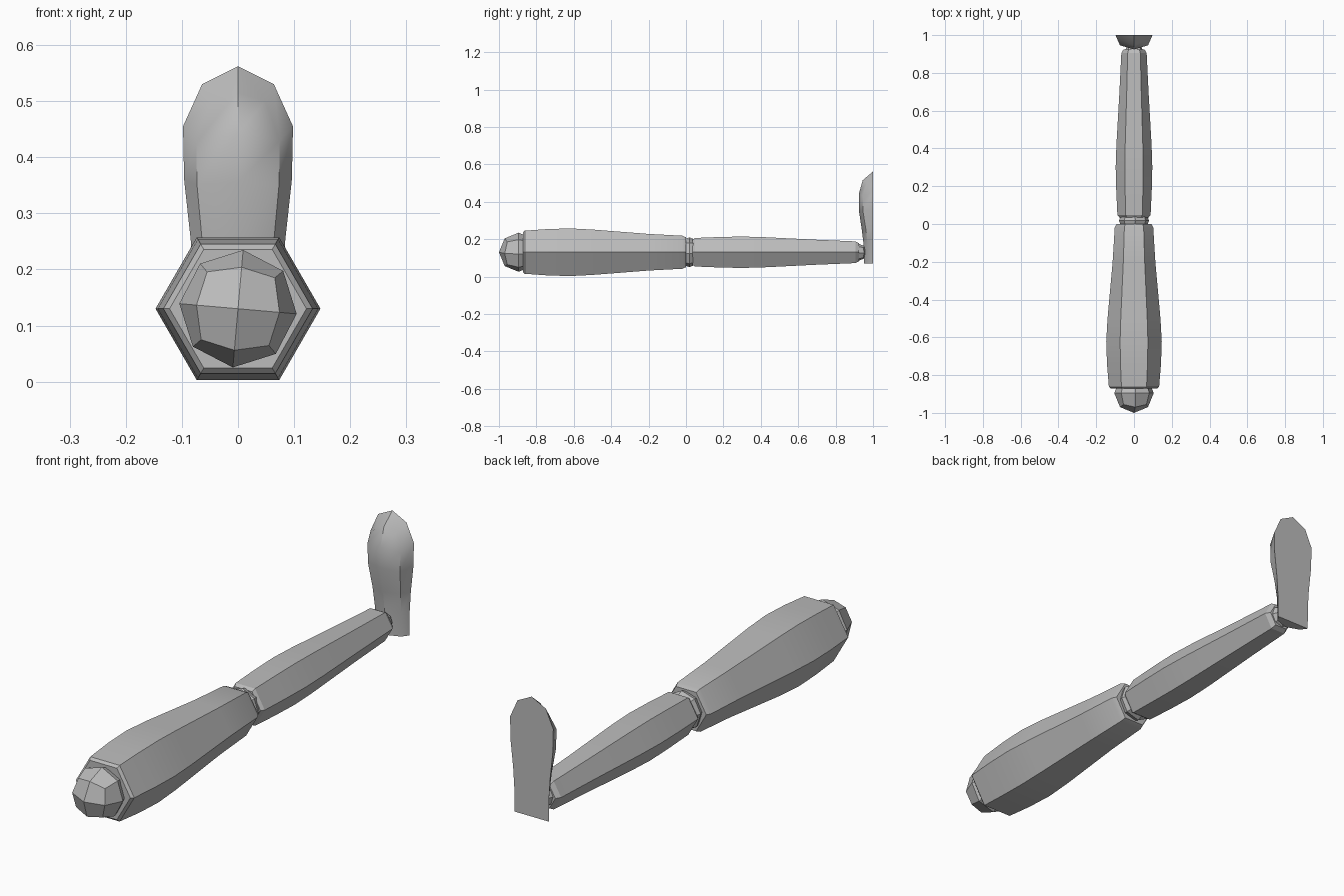
import bpy, bmesh, math
from mathutils import Matrix

cube = bpy.data.objects.get("Cube")
if cube:
    bpy.data.objects.remove(cube, do_unlink=True)

grey = bpy.data.materials.new("plain_grey")
grey.use_nodes = True
tone = (0.5, 0.5, 0.5, 1)
grey.diffuse_color = tone
grey.node_tree.nodes["Principled BSDF"].inputs["Base Color"].default_value = tone

AXIS_Z = 0.13


def finish(name, bm, angle=None):
    bmesh.ops.recalc_face_normals(bm, faces=bm.faces[:])
    mesh = bpy.data.meshes.new(name)
    bm.to_mesh(mesh)
    bm.free()
    mesh.materials.append(grey)
    ob = bpy.data.objects.new(name, mesh)
    bpy.context.collection.objects.link(ob)
    if angle:
        bpy.ops.object.select_all(action="DESELECT")
        ob.select_set(True)
        bpy.context.view_layer.objects.active = ob
        bpy.ops.object.shade_smooth_by_angle(angle=math.radians(angle))
    return ob


def hex_limb(name, profile):
    """Six-sided limb along y from (y, radius) stations."""
    bm = bmesh.new()
    rings = []
    for y, r in profile:
        rings.append([bm.verts.new((r * math.cos(k * math.pi / 3), y,
                                    AXIS_Z + r * math.sin(k * math.pi / 3)))
                      for k in range(6)])
    for a, b in zip(rings, rings[1:]):
        for k in range(6):
            n = (k + 1) % 6
            bm.faces.new((a[k], a[n], b[n], b[k]))
    bm.faces.new(rings[0])
    bm.faces.new(rings[-1])
    return finish(name, bm, 25)


def ball_joint(name, y, radius, tilt=5):
    """Faceted ball made from a once-divided cube."""
    bm = bmesh.new()
    bmesh.ops.create_cube(bm, size=2)
    bmesh.ops.subdivide_edges(bm, edges=bm.edges[:], cuts=1, use_grid_fill=True)
    for v in bm.verts:
        v.co = v.co.normalized() * radius
    bm.transform(Matrix.Translation((0, y, AXIS_Z))
                 @ Matrix.Rotation(math.radians(tilt), 4, "Y"))
    return finish(name, bm)


# Leg segments with bevelled ends
hex_limb("thigh", [(-0.872, 0.122), (-0.862, 0.133), (-0.74, 0.143), (-0.62, 0.147),
                   (-0.5, 0.14), (-0.2, 0.113), (-0.02, 0.102), (0.0, 0.092)])
hex_limb("shin", [(0.035, 0.078), (0.048, 0.088), (0.18, 0.094), (0.3, 0.097),
                  (0.42, 0.093), (0.7, 0.077), (0.905, 0.067), (0.925, 0.055)])

# Joints
ball_joint("hip_joint", -0.895, 0.105)
ball_joint("knee_joint", 0.018, 0.08)
ball_joint("ankle_joint", 0.92, 0.047)

# Foot: flat sole at the back, rounded upper, pointed toe
bm = bmesh.new()
rows = []
# stations: sole height, upper height, half width, front y
for z, zu, w, yf in [(0.07, 0.07, 0.078, 0.952), (0.17, 0.17, 0.079, 0.95),
                     (0.25, 0.25, 0.084, 0.94), (0.36, 0.35, 0.096, 0.924),
                     (0.455, 0.43, 0.098, 0.924), (0.53, 0.5, 0.064, 0.945)]:
    zc = (z + zu) / 2
    u, yu = 0.76 * w, yf + 0.022
    rows.append([bm.verts.new(p) for p in
                 ((-w, 1, z), (-u, yu, zu), (0, yf, zc), (u, yu, zu), (w, 1, z))])
for a, b in zip(rows, rows[1:]):
    for k in range(4):
        bm.faces.new((a[k], a[k + 1], b[k + 1], b[k]))
toe = bm.verts.new((0, 1, 0.562))
top = rows[-1]
for k in range(4):
    bm.faces.new((top[k], top[k + 1], toe))
bm.faces.new(rows[0])
bm.faces.new([r[0] for r in rows] + [toe] + [r[-1] for r in reversed(rows)])
finish("foot", bm, 35)
